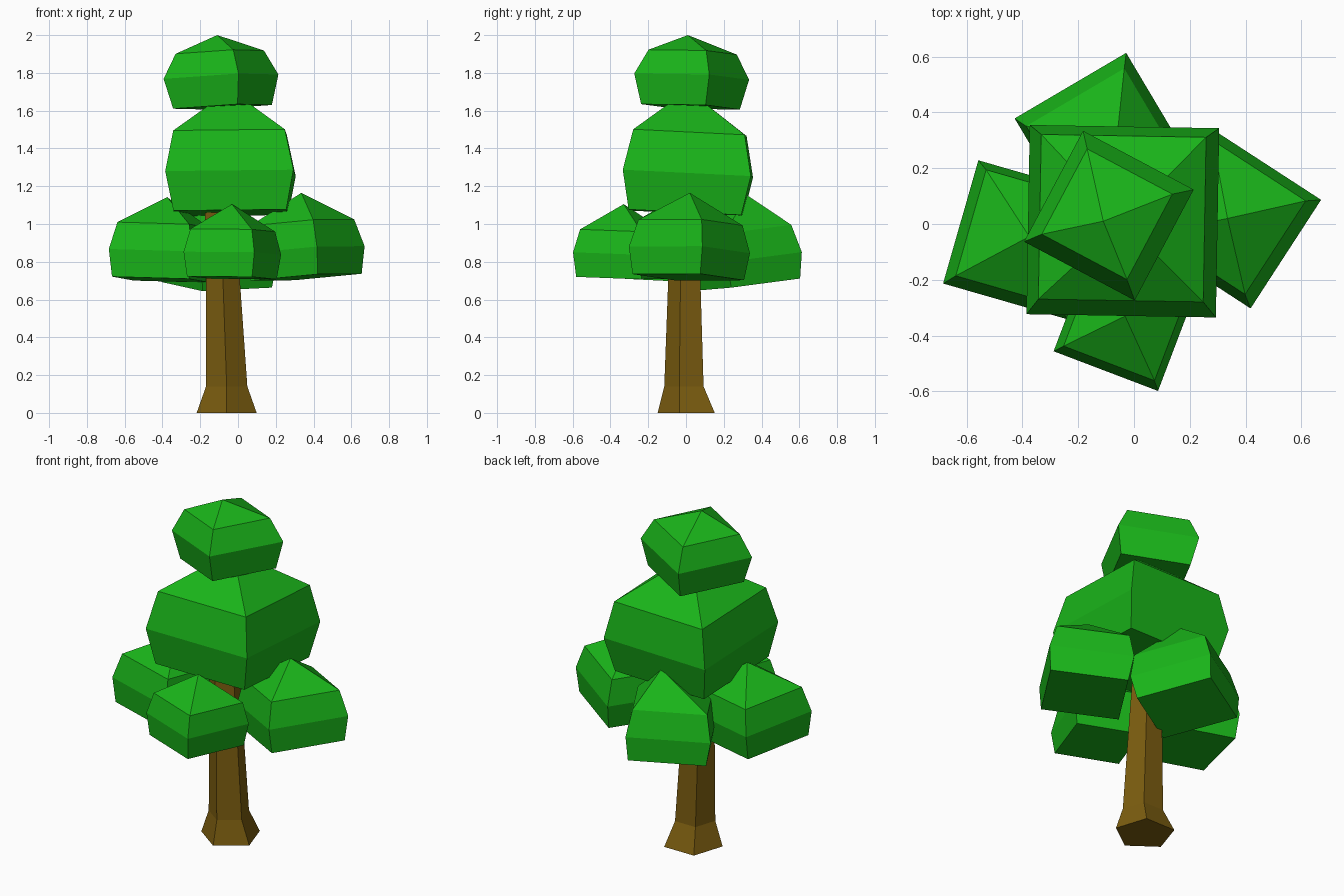
import bpy
import bmesh
from math import cos, sin, radians, tau
from mathutils import Vector, Matrix

if "Cube" in bpy.data.objects:
    bpy.data.objects.remove(bpy.data.objects["Cube"])


def material(name, color):
    mat = bpy.data.materials.new(name)
    mat.diffuse_color = (*color, 1)
    mat.use_nodes = True
    mat.node_tree.nodes["Principled BSDF"].inputs["Base Color"].default_value = mat.diffuse_color
    return mat


GREEN = material("leaf_green", (0.01, 0.46, 0.01))
BROWN = material("bark_brown", (0.2, 0.11, 0.005))


def loft(name, rings, mat, apex=None):
    """Join stacked rings of points with side faces; close with a cap or a peak."""
    bm = bmesh.new()
    loops = [[bm.verts.new(p) for p in ring] for ring in rings]
    n = len(loops[0])
    for low, high in zip(loops, loops[1:]):
        for i in range(n):
            j = (i + 1) % n
            bm.faces.new((low[i], low[j], high[j], high[i]))
    bm.faces.new(loops[0][::-1])
    if apex is None:
        bm.faces.new(loops[-1])
    else:
        tip = bm.verts.new(apex)
        for i in range(n):
            bm.faces.new((loops[-1][i], loops[-1][(i + 1) % n], tip))
    bmesh.ops.recalc_face_normals(bm, faces=bm.faces)
    mesh = bpy.data.meshes.new(name)
    bm.to_mesh(mesh)
    bm.free()
    mesh.materials.append(mat)
    obj = bpy.data.objects.new(name, mesh)
    bpy.context.collection.objects.link(obj)
    return obj


def polygon(sides, radius, z, start):
    return [Vector((radius * cos(start + tau * i / sides),
                    radius * sin(start + tau * i / sides), z)) for i in range(sides)]


def leaf_clump(name, center, radius, turn, slope, bottom, upper, apex):
    """Four-sided clump: bottom, widest and upper rings, tilted by slope (dz/dx, dz/dy)."""
    up = Vector((-slope[0], -slope[1], 1)).normalized()
    frame = Matrix.Translation(center) @ Vector((0, 0, 1)).rotation_difference(up).to_matrix().to_4x4()
    rings = [[frame @ p for p in polygon(4, radius * s, z, radians(turn))]
             for s, z in (bottom, (1, 0), upper)]
    loft(name, rings, GREEN, apex)


# Five-sided trunk with a flared foot, leaning slightly to the left
trunk = []
for x, y, z, r in ((-0.06, 0.017, 0, 0.167), (-0.06, 0.0, 0.14, 0.115),
                   (-0.08, 0.0, 0.71, 0.094), (-0.10, 0.0, 1.15, 0.08)):
    trunk.append([p + Vector((x, y, 0)) for p in polygon(5, r, z, radians(-90))])
loft("trunk", trunk, BROWN)

# Crown: two stacked clumps
leaf_clump("top_leaves", (-0.09, 0.03, 1.78), 0.318, 17, (0.05, -0.04),
           (0.86, -0.16), (0.77, 0.13), (-0.11, 0.01, 2.0))
leaf_clump("middle_leaves", (-0.04, 0.01, 1.267), 0.48, 44, (0.01, -0.05),
           (0.88, -0.208), (0.87, 0.217), (-0.04, 0.01, 1.71))

# Ring of lower clumps around the trunk
low, high = (0.92, -0.145), (0.86, 0.145)
leaf_clump("right_leaves", (0.35, 0.018, 0.863), 0.328, 12, (0.07, -0.04),
           low, high, (0.335, 0.02, 1.165))
leaf_clump("left_leaves", (-0.4, -0.056, 0.85), 0.325, 119, (-0.04, -0.04),
           low, high, (-0.375, -0.045, 1.142))
leaf_clump("front_leaves", (-0.03, -0.34, 0.845), 0.283, -65.8, (-0.02, -0.03),
           (0.92, -0.13), (0.87, 0.122), (-0.032, -0.33, 1.105))
leaf_clump("back_leaves", (-0.11, 0.2975, 0.815), 0.328, 75.6, (-0.02, 0.12),
           (0.92, -0.138), (0.88, 0.15), (-0.06, 0.32, 1.155))
